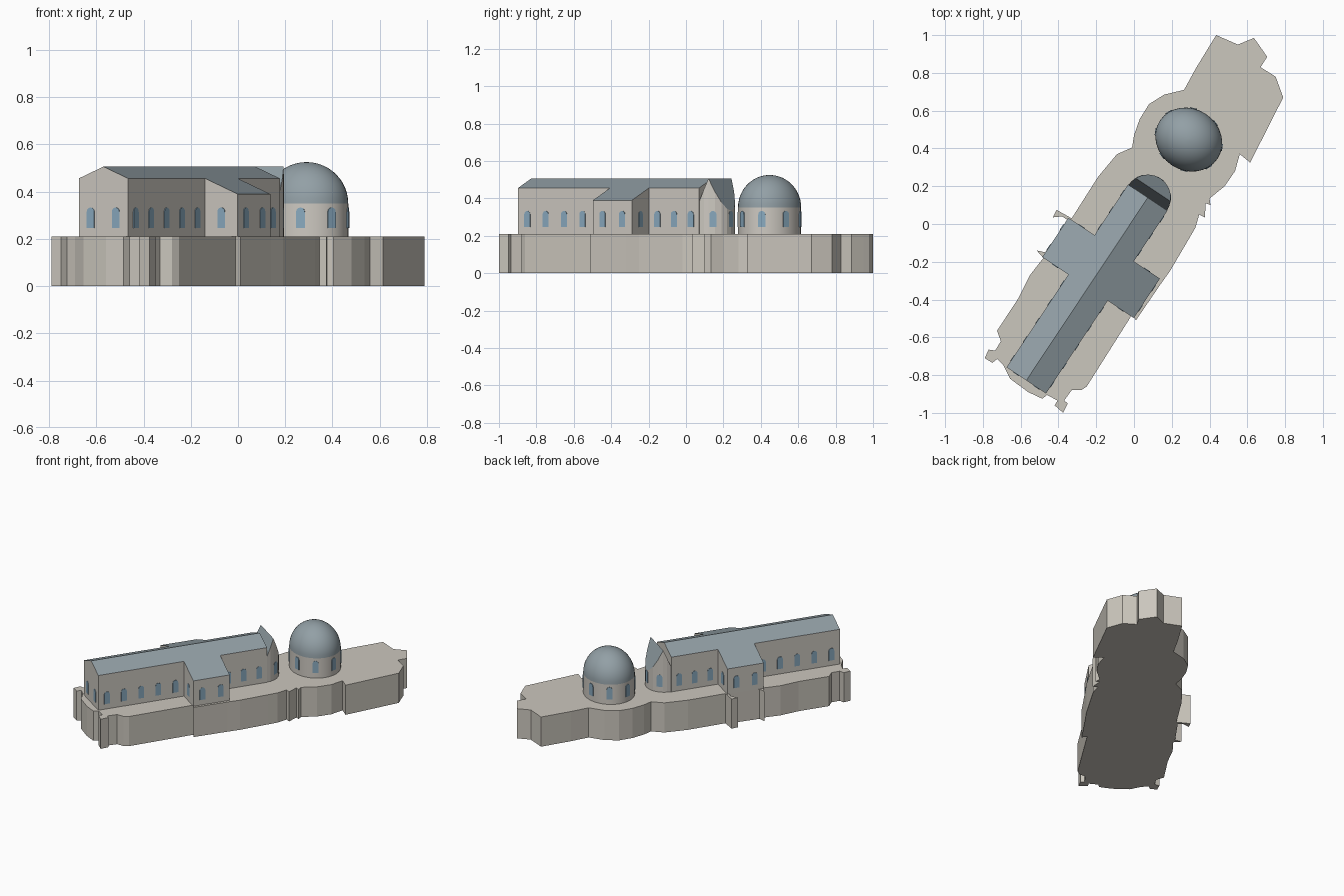
import bpy, bmesh, math
from mathutils import Matrix, Vector

if "Cube" in bpy.data.objects:
    bpy.data.objects.remove(bpy.data.objects["Cube"])

BASE = 0.21
AXIS = Matrix.Translation((-0.57, -0.828, 0)) @ Matrix.Rotation(math.radians(56.4), 4, 'Z')


def material(name, rgb):
    m = bpy.data.materials.new(name)
    m.diffuse_color = (*rgb, 1)
    m.use_nodes = True
    m.node_tree.nodes["Principled BSDF"].inputs["Base Color"].default_value = m.diffuse_color
    return m


STONE = material("stone", (0.60, 0.57, 0.51))
WALL = material("wall", (0.62, 0.59, 0.54))
ROOF = material("roof", (0.29, 0.35, 0.38))
GLASS = material("glass", (0.25, 0.40, 0.52))


def finish(name, bm, mats, matrix=Matrix()):
    bmesh.ops.recalc_face_normals(bm, faces=bm.faces)
    me = bpy.data.meshes.new(name)
    bm.to_mesh(me)
    bm.free()
    for m in mats:
        me.materials.append(m)
    ob = bpy.data.objects.new(name, me)
    ob.matrix_world = matrix
    bpy.context.collection.objects.link(ob)
    return ob


def extrude_poly(bm, pts, vec):
    f = bm.faces.new([bm.verts.new(p) for p in pts])
    r = bmesh.ops.extrude_face_region(bm, geom=[f], use_keep_orig=True)
    bmesh.ops.translate(bm, vec=vec, verts=[v for v in r["geom"] if isinstance(v, bmesh.types.BMVert)])


# Platform with irregular outline
outline = [(.435, 1), (.55, .95), (.635, .985), (.66, .95), (.705, .885), (.67, .83), (.75, .78),
           (.79, .67), (.615, .325), (.56, .37), (.535, .28), (.48, .20), (.40, .135), (.405, .10),
           (.38, .11), (.375, .035), (.345, .05), (.325, -.02), (.29, -.08), (.19, -.25),
           (.14, -.32), (.01, -.51), (-.01, -.48), (-.25, -.86), (-.28, -.88), (-.33, -.88),
           (-.37, -.935), (-.35, -.95), (-.375, -1), (-.42, -.96), (-.405, -.935), (-.46, -.905),
           (-.485, -.925), (-.56, -.89), (-.655, -.82), (-.69, -.75), (-.725, -.715), (-.75, -.735),
           (-.79, -.71), (-.77, -.665), (-.735, -.67), (-.705, -.62), (-.725, -.565), (-.61, -.39),
           (-.55, -.27), (-.48, -.18), (-.515, -.14), (-.47, -.15), (-.35, .02), (-.38, .04),
           (-.43, .035), (-.41, .075), (-.33, .03), (-.19, .25), (-.09, .37), (-.01, .405),
           (0, .47), (.03, .555), (.08, .635), (.16, .685), (.265, .71), (.325, .82)]
bm = bmesh.new()
extrude_poly(bm, [(x, y, 0) for x, y in outline], (0, 0, BASE))
finish("platform", bm, [STONE])


# Nave and transept share one gable slope
def gable(name, u0, u1, half):
    e = 0.506 - 0.4 * half
    bm = bmesh.new()
    extrude_poly(bm, [(u0, -half, BASE), (u0, half, BASE), (u0, half, e), (u0, 0, 0.506), (u0, -half, e)],
                 (u1 - u0, 0, 0))
    bm.normal_update()
    for f in bm.faces:
        f.material_index = int(abs(f.normal.z) > 0.3 and f.calc_center_median().z > 0.3)
    finish(name, bm, [WALL, ROOF], AXIS)


LEN = 1.162
gable("nave", 0, LEN, 0.125)
gable("transept", 0.59, 0.84, 0.291)

# Rounded apse with a steep roof whose ridge runs across the nave
R, RIDGE = 0.122, 0.05
a0 = math.asin(RIDGE / R)
angles = [-math.pi/2, -math.pi/2 + a0/2] + [(-math.pi/2 + a0) + (math.pi - 2*a0)*i/8 for i in range(9)]
angles += [math.pi/2 - a0/2, math.pi/2]
bm = bmesh.new()
low, top = [], []
for a in angles:
    du, v = R * math.cos(a), R * math.sin(a)
    low.append(bm.verts.new((LEN + du, v, BASE)))
    top.append(bm.verts.new((LEN + du, v, 0.506 - 2.4 * abs(du - RIDGE))))
n = len(angles)
for i in range(n):
    j = (i + 1) % n
    bm.faces.new((low[i], low[j], top[j], top[i]))
bm.faces.new(low)
for ring in (top[2:n-2], top[:3] + top[n-3:]):
    bm.faces.new(ring).material_index = 1
finish("apse", bm, [WALL, ROOF], AXIS)

# Oval drum and dome
DOME = Matrix.Translation((0.29, 0.447, 0)) @ Matrix.Rotation(math.radians(56.4), 4, 'Z')
RU, RV, SPRING, RISE, SEG = 0.163, 0.183, 0.35, 0.175, 32


def lathe(name, profile, mat):
    bm = bmesh.new()
    rings = []
    for r, z in profile:
        rings.append([bm.verts.new((RU*r*math.cos(2*math.pi*i/SEG), RV*r*math.sin(2*math.pi*i/SEG), z))
                      for i in range(SEG)])
    for a, b in zip(rings, rings[1:]):
        for i in range(SEG):
            j = (i + 1) % SEG
            bm.faces.new((a[i], a[j], b[j], b[i]))
    bm.faces.new(rings[0])
    bm.faces.new(rings[-1])
    ob = finish(name, bm, [mat], DOME)
    bpy.ops.object.select_all(action='DESELECT')
    ob.select_set(True)
    bpy.context.view_layer.objects.active = ob
    bpy.ops.object.shade_smooth_by_angle(angle=math.radians(35))


lathe("drum", [(1, BASE), (1, SPRING)], WALL)
lathe("dome", [(math.cos(t), SPRING + RISE * math.sin(t))
               for t in [math.radians(88) * i / 12 for i in range(13)]], ROOF)


# Arched window panels, each placed by position and facing angle
def window(bm, x, y, ang):
    hw, z0, zs = 0.019, 0.247, 0.314
    prof = [(-hw, z0), (hw, z0)] + [(hw*math.cos(math.pi*i/6), zs + hw*math.sin(math.pi*i/6)) for i in range(7)]
    n, t = Vector((math.cos(ang), math.sin(ang), 0)), Vector((-math.sin(ang), math.cos(ang), 0))
    c = Vector((x, y, 0)) - n * 0.004
    extrude_poly(bm, [c + t * s + Vector((0, 0, z)) for s, z in prof], n * 0.007)


H = math.pi / 2
bm = bmesh.new()
for s in (-1, 1):
    for i in range(5):
        window(bm, 0.059 + 0.118 * i, s * 0.125, s * H)
    for i in range(3):
        window(bm, 0.894 + 0.107 * i, s * 0.125, s * H)
    for u in (0.652, 0.778):
        window(bm, u, s * 0.291, s * H)
    window(bm, 0.59, s * 0.208, math.pi)
    window(bm, 0.84, s * 0.208, 0)
    window(bm, 0, s * 0.064, math.pi)
for a in (-0.95, 0, 0.95):
    window(bm, LEN + 0.119 * math.cos(a), 0.119 * math.sin(a), a)
finish("hall_windows", bm, [GLASS], AXIS)

bm = bmesh.new()
for i in range(8):
    a = 2 * math.pi * (i + 0.5) / 8
    window(bm, RU * math.cos(a), RV * math.sin(a), math.atan2(math.sin(a) / RV, math.cos(a) / RU))
finish("drum_windows", bm, [GLASS], DOME)
